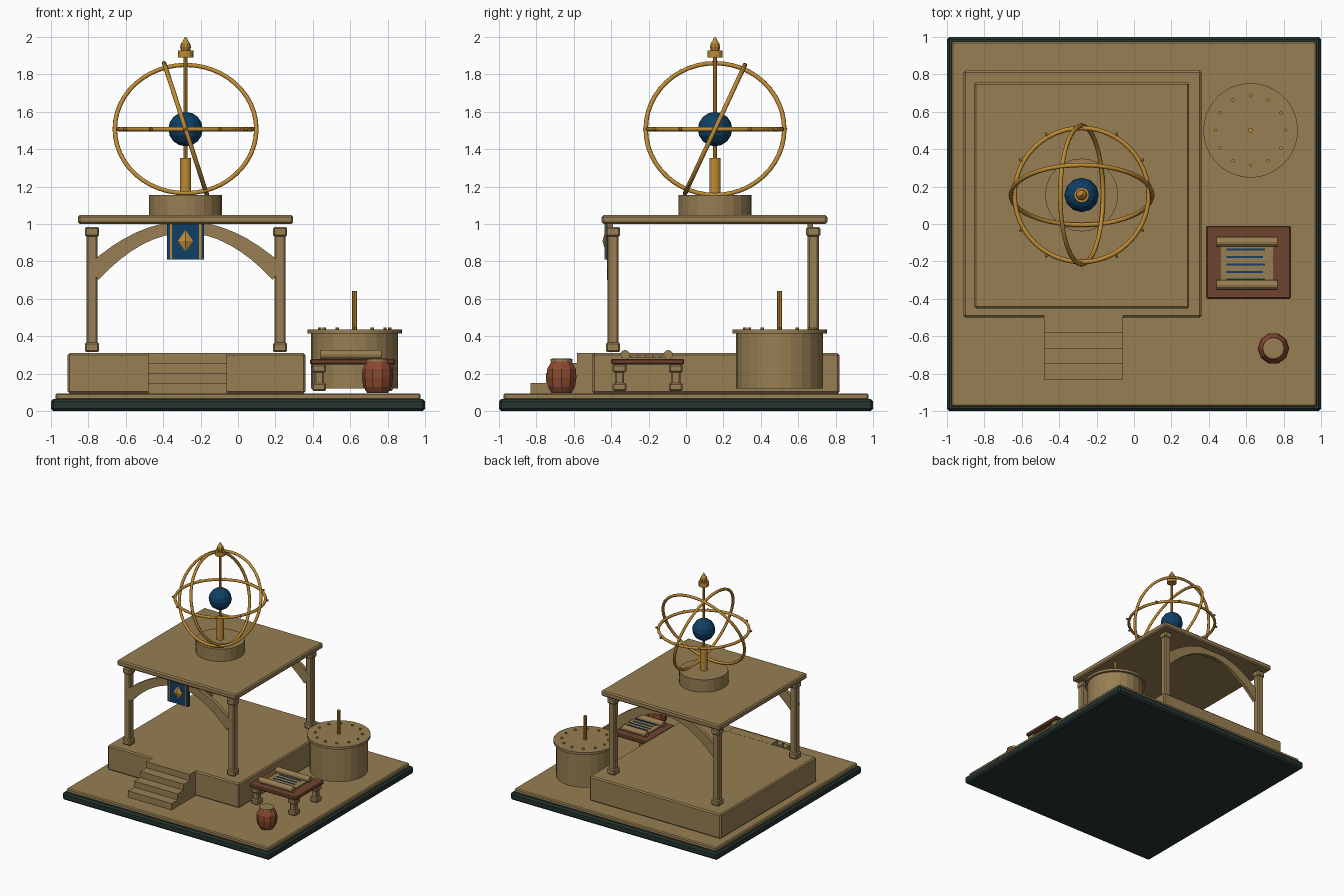
import bpy, bmesh, math
from mathutils import Matrix, Vector

cube = bpy.data.objects.get("Cube")
if cube:
    bpy.data.objects.remove(cube, do_unlink=True)


def material(name, rgb):
    m = bpy.data.materials.new(name)
    m.use_nodes = True
    m.diffuse_color = (*rgb, 1)
    m.node_tree.nodes["Principled BSDF"].inputs["Base Color"].default_value = (*rgb, 1)
    return m


STONE = material("sandstone", (0.31, 0.21, 0.085))
GOLD = material("gold", (0.52, 0.26, 0.035))
BLUE = material("deep blue", (0.005, 0.05, 0.13))
DARK = material("dark green slate", (0.018, 0.035, 0.03))
WOOD = material("brown wood", (0.16, 0.06, 0.028))
CLAY = material("red clay", (0.25, 0.065, 0.028))


def finish(name, bm, mat, loc=(0, 0, 0), smooth=False):
    bmesh.ops.recalc_face_normals(bm, faces=bm.faces)
    me = bpy.data.meshes.new(name)
    bm.to_mesh(me)
    bm.free()
    me.materials.append(mat)
    ob = bpy.data.objects.new(name, me)
    ob.location = loc
    bpy.context.collection.objects.link(ob)
    if smooth:
        for p in me.polygons:
            p.use_smooth = True
    return ob


def box(name, mat, x, y, z, bevel=0.0):
    """Box from (min, max) pairs with an optional chamfer."""
    bm = bmesh.new()
    bmesh.ops.create_cube(bm, size=1)
    for v in bm.verts:
        v.co = [lo + (c + 0.5) * (hi - lo) for c, (lo, hi) in zip(v.co, (x, y, z))]
    if bevel:
        bmesh.ops.bevel(bm, geom=bm.edges[:], offset=bevel, segments=1, affect='EDGES')
    return finish(name, bm, mat)


def lathe(name, mat, loc, profile, sides):
    """Capped solid of revolution from (radius, height) points."""
    bm = bmesh.new()
    rings = []
    for r, z in profile:
        rings.append([bm.verts.new((r * math.cos(a), r * math.sin(a), z))
                      for a in (math.tau * i / sides for i in range(sides))])
    for a, b in zip(rings, rings[1:]):
        for i in range(sides):
            j = (i + 1) % sides
            bm.faces.new((a[i], a[j], b[j], b[i]))
    bm.faces.new(rings[0])
    bm.faces.new(rings[-1])
    return finish(name, bm, mat, loc)


def rod(name, mat, loc, r, z0, z1, sides=12):
    return lathe(name, mat, loc, [(r, z0), (r, z1)], sides)


def ring(name, loc, radius, tube, rot):
    bm = bmesh.new()
    n, k = 48, 8
    grid = [[bm.verts.new(rot @ Vector((
        (radius + tube * math.cos(q)) * math.cos(p),
        (radius + tube * math.cos(q)) * math.sin(p),
        tube * math.sin(q))))
        for q in (math.tau * j / k for j in range(k))]
        for p in (math.tau * i / n for i in range(n))]
    for i in range(n):
        for j in range(k):
            a, b = grid[i], grid[(i + 1) % n]
            bm.faces.new((a[j], b[j], b[(j + 1) % k], a[(j + 1) % k]))
    return finish(name, bm, GOLD, loc, smooth=True)


# Ground slabs and raised platform
box("base_slab", DARK, (-1, 1), (-1, 1), (0, 0.065), 0.014)
box("courtyard_floor", STONE, (-0.975, 0.975), (-0.975, 0.975), (0.06, 0.096), 0.008)
box("platform", STONE, (-0.91, 0.36), (-0.5, 0.82), (0.095, 0.31), 0.01)

# Front steps
for i in range(4):
    box(f"step_{i + 1}", STONE, (-0.48, -0.06), (-0.83 + 0.083 * i, -0.49),
        (0.095, 0.152 + 0.053 * i))

# Columns with collars, and the roof
CX, CY = -0.28, 0.155


def post(name, x, y, w, collar, z0, z1, h, bevel):
    for part, r, a, b in (("shaft", w, z0, z1), ("foot", collar, z0, z0 + h),
                          ("capital", collar, z1 - h, z1)):
        box(f"{name}_{part}", STONE, (x - r, x + r), (y - r, y + r), (a, b), bevel)


for side, x in (("right", -0.78), ("left", 0.225)):
    for end, y in (("front", -0.39), ("back", 0.68)):
        post(f"{end}_{side}_column", x, y, 0.03, 0.038, 0.315, 0.985, 0.053, 0.009)
box("roof", STONE, (-0.855, 0.295), (-0.45, 0.755), (1.0, 1.048), 0.01)


# Curved arches between the columns
def arch(name, y):
    bm = bmesh.new()
    n = 16
    rows = []
    for i in range(n + 1):
        t = 2 * i / n - 1
        lo = (CX + 0.465 * t, 0.952 - 0.25 * t * t)
        hi = (CX + 0.527 * t, 1.015 - 0.24 * t * t)
        rows.append([bm.verts.new((px, py, pz)) for (px, pz), py in
                     ((lo, y), (hi, y), (hi, y + 0.03), (lo, y + 0.03))])
    for a, b in zip(rows, rows[1:]):
        for j in range(4):
            k = (j + 1) % 4
            bm.faces.new((a[j], a[k], b[k], b[j]))
    bm.faces.new(rows[0])
    bm.faces.new(rows[-1])
    finish(name, bm, STONE)


arch("front_arch", -0.421)
arch("back_arch", 0.649)

# Hanging banner with stripes and a faceted diamond
box("banner", BLUE, (CX - 0.098, CX + 0.098), (-0.43, -0.405), (0.81, 1.0))
for s in (-1, 1):
    x = CX + s * 0.078
    box("banner_stripe", GOLD, (x - 0.006, x + 0.006), (-0.434, -0.429), (0.81, 1.0))
bm = bmesh.new()
bmesh.ops.create_cone(bm, segments=4, radius1=1, radius2=0, depth=1, cap_ends=True,
                      matrix=Matrix.Rotation(math.pi / 2, 4, 'X'))
bmesh.ops.scale(bm, verts=bm.verts, vec=(0.04, 0.016, 0.058))
finish("banner_diamond", bm, GOLD, (CX, -0.438, 0.91))

# Armillary sphere: plinth, pedestal, axis, globe, finial
AXIS = (CX, CY, 0)
HUB = (CX, CY, 1.507)
rod("sphere_plinth", STONE, AXIS, 0.195, 1.045, 1.156, 24)
rod("sphere_pedestal", GOLD, AXIS, 0.03, 1.15, 1.352)
rod("sphere_axis", GOLD, AXIS, 0.011, 1.34, 1.9, 8)
rod("finial_collar", GOLD, AXIS, 0.041, 1.888, 1.928)
lathe("finial", GOLD, AXIS, [(0.024, 1.925), (0.029, 1.945), (0.024, 1.965),
                            (0.014, 1.978), (0.009, 1.99), (0.002, 2.0)], 10)
bm = bmesh.new()
bmesh.ops.create_uvsphere(bm, u_segments=12, v_segments=8, radius=0.092)
finish("globe", bm, BLUE, HUB)

# Three rings, the level one carrying studs
ring("level_ring", HUB, 0.358, 0.012, Matrix.Identity(3))
ring("wide_tilted_ring", HUB, 0.378, 0.012, Matrix.Rotation(math.radians(65), 3, 'X'))
ring("deep_tilted_ring", HUB, 0.37, 0.012, Matrix.Rotation(math.radians(72), 3, 'Y'))
for i in range(12):
    a = math.tau * i / 12
    bm = bmesh.new()
    bmesh.ops.create_icosphere(bm, subdivisions=1, radius=0.012)
    bmesh.ops.scale(bm, verts=bm.verts, vec=(1.5, 0.8, 1))
    bmesh.ops.rotate(bm, verts=bm.verts, matrix=Matrix.Rotation(a, 3, 'Z'))
    finish("ring_stud", bm, GOLD, (CX + 0.37 * math.cos(a), CY + 0.37 * math.sin(a), 1.507))

# Sundial drum with dial plate, gnomon and hour marks
DIAL = (0.623, 0.5, 0)
rod("sundial_drum", STONE, DIAL, 0.232, 0.122, 0.42, 24)
rod("sundial_plate", STONE, DIAL, 0.252, 0.416, 0.437, 48)
rod("sundial_gnomon", GOLD, DIAL, 0.013, 0.43, 0.643, 8)
for i in range(12):
    a = math.tau * i / 12
    rod("hour_mark", GOLD, (DIAL[0] + 0.187 * math.cos(a), DIAL[1] + 0.187 * math.sin(a), 0),
        0.009, 0.43, 0.448, 8)

# Writing table
box("table_top", WOOD, (0.385, 0.838), (-0.4, -0.01), (0.25, 0.28), 0.007)
for x in (0.433, 0.79):
    for y in (-0.355, -0.055):
        post("table_leg", x, y, 0.025, 0.037, 0.108, 0.25, 0.043, 0.008)

# Scroll with rolled ends and written lines
box("scroll_sheet", STONE, (0.46, 0.748), (-0.335, -0.09), (0.278, 0.289))
for y in (-0.325, -0.095):
    bm = bmesh.new()
    bmesh.ops.create_cone(bm, segments=12, radius1=0.025, radius2=0.025, depth=0.325,
                          cap_ends=True, matrix=Matrix.Rotation(math.pi / 2, 4, 'Y'))
    finish("scroll_roll", bm, STONE, (0.603, y, 0.302))
for i in range(5):
    y = -0.137 - 0.04 * i
    box("scroll_line", BLUE, (0.495, 0.7 if i % 2 == 0 else 0.69),
        (y - 0.005, y + 0.005), (0.288, 0.292))

# Clay pot with a pale rim
POT = (0.745, -0.665, 0)
lathe("pot", CLAY, POT, [(0.055, 0.097), (0.076, 0.13), (0.084, 0.18),
                         (0.08, 0.225), (0.058, 0.265)], 10)
lathe("pot_rim", STONE, POT, [(0.048, 0.26), (0.058, 0.266), (0.058, 0.278), (0.05, 0.281)], 12)
